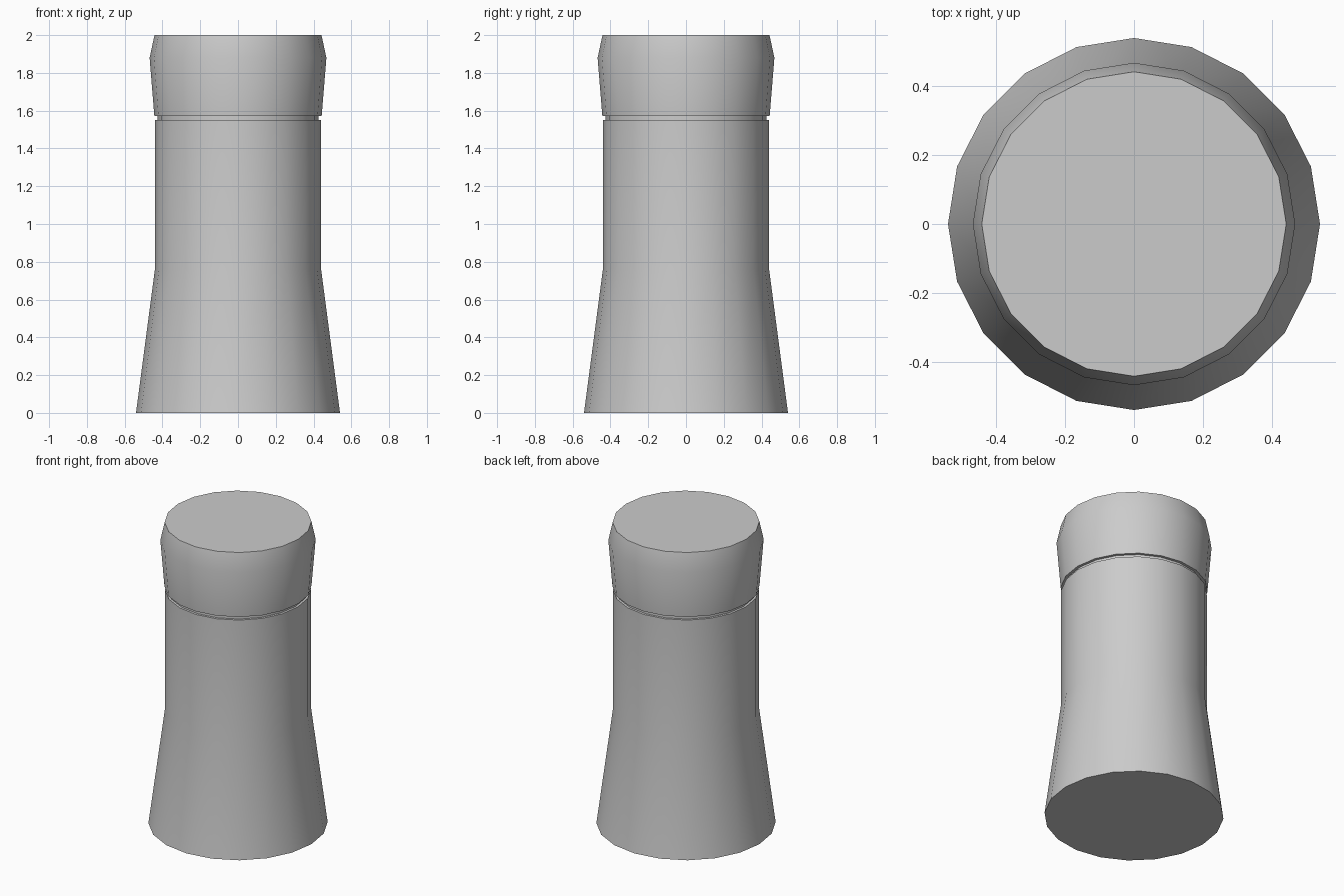
import bpy, bmesh
from math import cos, sin, tau, radians

if "Cube" in bpy.data.objects:
    bpy.data.objects.remove(bpy.data.objects["Cube"])

SIDES = 20


def lathe(name, profile):
    """Closed solid of revolution from (radius, z) points, bottom to top."""
    bm = bmesh.new()
    rings = [[bm.verts.new((r * cos(tau * i / SIDES), r * sin(tau * i / SIDES), z))
              for i in range(SIDES)] for r, z in profile]
    for low, high in zip(rings, rings[1:]):
        for i in range(SIDES):
            j = (i + 1) % SIDES
            bm.faces.new((low[i], low[j], high[j], high[i]))
    bm.faces.new(rings[0][::-1])
    bm.faces.new(rings[-1])
    mesh = bpy.data.meshes.new(name)
    bm.to_mesh(mesh)
    bm.free()
    obj = bpy.data.objects.new(name, mesh)
    bpy.context.collection.objects.link(obj)
    bpy.ops.object.select_all(action='DESELECT')
    obj.select_set(True)
    bpy.context.view_layer.objects.active = obj
    bpy.ops.object.shade_smooth_by_angle(angle=radians(30))
    return obj


# Flared base, straight body, thin groove, then widening cap with chamfered top
lathe("grinder_body_and_cap", [
    (0.54, 0.0), (0.44, 0.76), (0.44, 1.55),
    (0.425, 1.55), (0.425, 1.572),
    (0.443, 1.572), (0.468, 1.88), (0.442, 2.0),
])
